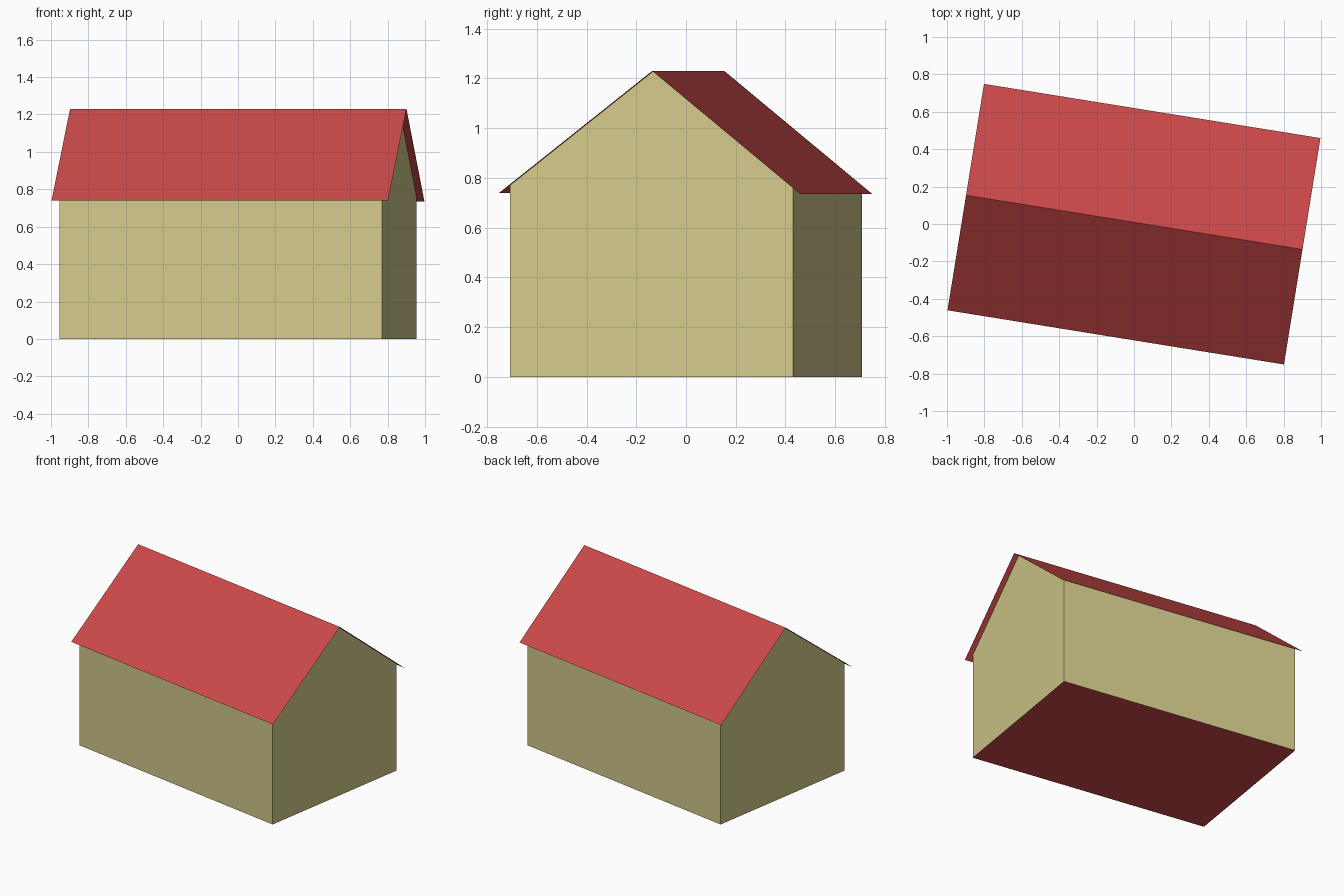
import bpy, bmesh, math

cube = bpy.data.objects.get("Cube")
if cube:
    bpy.data.objects.remove(cube, do_unlink=True)

TURN = math.radians(-9.15)              # the house stands at a slight angle
WALL_X, WALL_Y = 0.873, 0.577           # half length and half width of the walls
ROOF_X = 0.911                          # half length of the roof
FRONT_EAVE, RIDGE, BACK_EAVE = (-0.614, 0.74), (0.009, 1.23), (0.612, 0.735)


def material(name, colour):
    mat = bpy.data.materials.new(name)
    mat.use_nodes = True
    mat.diffuse_color = colour
    mat.node_tree.nodes["Principled BSDF"].inputs["Base Color"].default_value = colour
    return mat


def roof_height(y):
    """Height of the roof sheet at a distance y across the house."""
    eave = FRONT_EAVE if y < RIDGE[0] else BACK_EAVE
    t = (y - RIDGE[0]) / (eave[0] - RIDGE[0])
    return RIDGE[1] + t * (eave[1] - RIDGE[1])


def sweep(name, profile, half, mat, closed_ends=False):
    """Sweep an open (y, z) profile along x, optionally closing both ends."""
    bm = bmesh.new()
    left, right = [[bm.verts.new((x, y, z)) for y, z in profile] for x in (-half, half)]
    for i in range(len(profile) - 1):
        bm.faces.new((left[i], right[i], right[i + 1], left[i + 1]))
    if closed_ends:
        bm.faces.new(left)
        bm.faces.new(right[::-1])
    mesh = bpy.data.meshes.new(name)
    bm.to_mesh(mesh)
    bm.free()
    obj = bpy.data.objects.new(name, mesh)
    bpy.context.collection.objects.link(obj)
    obj.rotation_euler.z = TURN
    mesh.materials.append(mat)
    return obj


cream = material("cream_wall", (0.658, 0.597, 0.262, 1))
red = material("red_roof", (0.610, 0.067, 0.067, 1))

# Walls with gables, open under the roof; the underside is red
front_top = (-WALL_Y, roof_height(-WALL_Y))
back_top = (WALL_Y, roof_height(WALL_Y))
bm = bmesh.new()
outline = [front_top, (-WALL_Y, 0), (WALL_Y, 0), back_top, RIDGE]
ends = [[bm.verts.new((x, y, z)) for y, z in outline] for x in (-WALL_X, WALL_X)]
for i in range(3):
    bm.faces.new((ends[0][i], ends[0][i + 1], ends[1][i + 1], ends[1][i]))
bm.faces.new(ends[0][::-1])
bm.faces.new(ends[1])
bm.normal_update()
for face in bm.faces:
    face.material_index = 1 if face.normal.z < -0.5 else 0
mesh = bpy.data.meshes.new("house_walls")
bm.to_mesh(mesh)
bm.free()
walls = bpy.data.objects.new("house_walls", mesh)
bpy.context.collection.objects.link(walls)
walls.rotation_euler.z = TURN
for mat in (cream, red):
    mesh.materials.append(mat)

# Gabled roof sheet, overhanging on every side
sweep("gabled_roof", [FRONT_EAVE, RIDGE, BACK_EAVE], ROOF_X, red)
